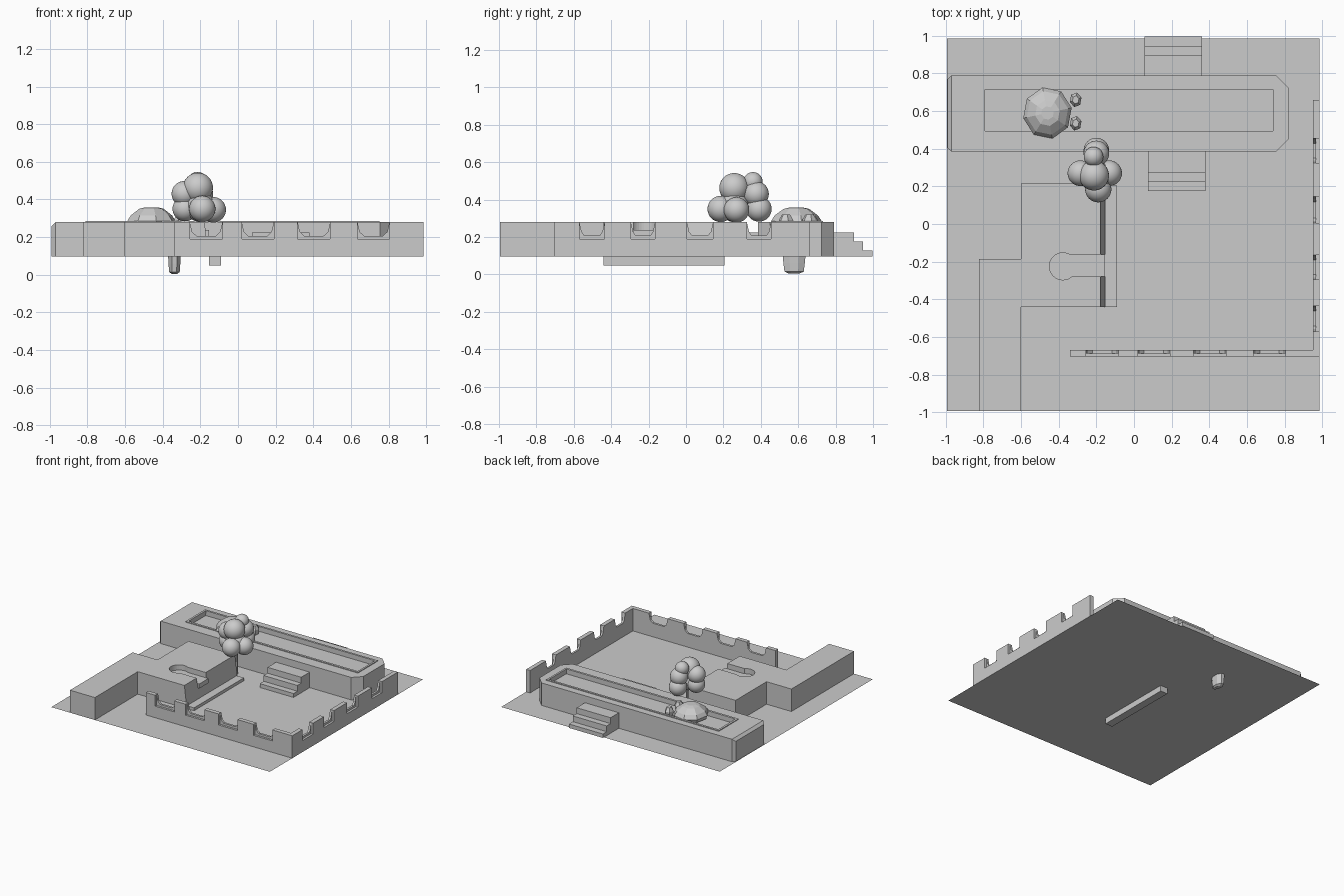
import bpy, bmesh, math
from mathutils import Vector, Matrix

if "Cube" in bpy.data.objects:
    bpy.data.objects.remove(bpy.data.objects["Cube"])

G, T = 0.096, 0.28   # ground level and general wall top


def obj_from_bm(name, bm):
    bmesh.ops.recalc_face_normals(bm, faces=bm.faces)
    me = bpy.data.meshes.new(name)
    bm.to_mesh(me)
    bm.free()
    ob = bpy.data.objects.new(name, me)
    bpy.context.collection.objects.link(ob)
    return ob


def prism(name, pts, direction):
    """Extrude a closed polygon of 3D points along a vector."""
    bm = bmesh.new()
    f = bm.faces.new([bm.verts.new(p) for p in pts])
    r = bmesh.ops.extrude_face_region(bm, geom=[f])
    vs = [e for e in r["geom"] if isinstance(e, bmesh.types.BMVert)]
    bmesh.ops.translate(bm, verts=vs, vec=direction)
    return obj_from_bm(name, bm)


def box(name, x0, x1, y0, y1, z0, z1):
    return prism(name, [(x0, y0, z0), (x1, y0, z0), (x1, y1, z0), (x0, y1, z0)], (0, 0, z1 - z0))


def cut(ob, cutter):
    m = ob.modifiers.new("cut", 'BOOLEAN')
    m.operation, m.object, m.solver = 'DIFFERENCE', cutter, 'EXACT'
    cutter.hide_render = True
    bpy.context.view_layer.objects.active = ob
    bpy.ops.object.modifier_apply(modifier=m.name)
    bpy.data.objects.remove(cutter)


def lathe(name, rings, n, loc, scale=(1, 1, 1), rot=0.0):
    """Faceted stack of rings given as (radius, z)."""
    bm = bmesh.new()
    loops = []
    for r, z in rings:
        loops.append([bm.verts.new((r * math.cos(rot + 2 * math.pi * i / n),
                                    r * math.sin(rot + 2 * math.pi * i / n), z)) for i in range(n)])
    for a, b in zip(loops, loops[1:]):
        for i in range(n):
            bm.faces.new((a[i], a[(i + 1) % n], b[(i + 1) % n], b[i]))
    bm.faces.new(loops[0])
    bm.faces.new(loops[-1])
    bm.transform(Matrix.Translation(loc) @ Matrix.Diagonal((*scale, 1)))
    return obj_from_bm(name, bm)


# Ground sheet
bm = bmesh.new()
bm.faces.new([bm.verts.new(p) for p in
              ((-.995, -.995, G), (.985, -.995, G), (.985, .985, G), (-.995, .985, G))])
obj_from_bm("ground", bm)

# Long terrace with chamfered ends, raised rim and sunken bed
terrace = prism("terrace", [(-.97, .385, G), (.755, .385, G), (.82, .45, G), (.82, .725, G),
                            (.755, .79, G), (-.97, .79, G), (-.99, .77, G), (-.99, .405, G)], (0, 0, T - G))
for v in terrace.data.vertices:      # slanted left end
    if v.co.x < -.98 and v.co.z > .2:
        v.co.z -= .02
# split the end so the lowered corner stays planar
bm = bmesh.new()
bm.from_mesh(terrace.data)
bmesh.ops.triangulate(bm, faces=[f for f in bm.faces if abs(f.normal.z) > .5])
bmesh.ops.dissolve_limit(bm, angle_limit=.01, verts=bm.verts, edges=bm.edges)
bm.to_mesh(terrace.data)
bm.free()
cut(terrace, box("bed_cutter", -.795, .74, .492, .718, .245, .4))
rim = box("bed_rim", -.81, .753, .476, .733, .262, .286)
cut(rim, box("rim_cutter", -.793, .738, .494, .716, .2, .4))

# Stair flights on both sides of the terrace
def stairs(name, x0, x1, y0, sign):
    prof = [(-.01, G), (.21, G), (.21, .128), (.16, .128), (.16, .175),
            (.11, .175), (.11, .223), (-.01, .223)]
    return prism(name, [(x0, y0 + sign * a, z) for a, z in prof], (x1 - x0, 0, 0))


stairs("back_stairs", .055, .362, .787, 1)
stairs("front_stairs", .075, .38, .385, -1)

# L-shaped side building with sloped right wall and keyhole channel
box("side_wing", -.825, -.6, -.995, -.185, G, T)
main = prism("main_block", [(-.6, -.44, G), (-.155, -.44, G), (-.178, -.44, T), (-.6, -.44, T)], (0, .655, 0))
cut(main, lathe("round_cutter", [(.072, .237), (.072, .4)], 32, (-.378, -.225, 0)))
cut(main, box("channel_cutter", -.38, -.1, -.28, -.163, .237, .4))
box("channel_floor", -.2, -.155, -.28, -.163, .2, .237)

# Curb bar sunk through the ground
box("curb", -.155, -.09, -.44, .205, .048, .12)


# Crenellated walls: outer layer with square notches, inner layer with chamfered ones
def wall(name, start, end, notches, place, direction_out, direction_in):
    def outline(chamfer):
        pts = [(start, G), (start, T)]
        for a, b in notches:
            if chamfer:
                w = (b - a) * .2
                pts += [(a, T), (a + .012, .228), (a + w, .207), (b - w, .207), (b - .012, .228), (b, T)]
            else:
                pts += [(a, T), (a, .19), (b, .19), (b, T)]
        return pts + [(end, T), (end, G)]
    prism(name + "_outer", [place(a, z) for a, z in outline(False)], direction_out)
    prism(name + "_inner", [place(a, z) for a, z in outline(True)], direction_in)


wall("front_wall", -.34, .985,
     [(-.256, -.083), (.02, .19), (.317, .49), (.635, .805)],
     lambda a, z: (a, -.688, z), (0, -.017, 0), (0, .018, 0))
wall("right_wall", -.67, .66,
     [(-.57, -.435), (-.295, -.165), (.005, .145), (.325, .455)],
     lambda a, z: (.967, a, z), (.018, 0, 0), (-.017, 0, 0))

# Tree of smooth balls on a thin trunk
lathe("tree_trunk", [(.008, G), (.008, .35)], 8, (-.2, .27, 0))
balls = [(-.213, .258, .462, .08), (-.19, .185, .35, .07), (-.2, .258, .36, .08),
         (-.285, .27, .43, .068), (-.282, .27, .35, .066), (-.132, .27, .345, .068),
         (-.215, .358, .495, .052), (-.2, .375, .43, .068), (-.2, .39, .35, .068)]
for i, (x, y, z, r) in enumerate(balls):
    bpy.ops.mesh.primitive_uv_sphere_add(segments=32, ring_count=16, radius=r, location=(x, y, z))
    ball = bpy.context.object
    ball.name = f"tree_foliage_{i}"
    bpy.ops.object.shade_smooth()

# Faceted shell resting on the bed, with small feet and a tapered neck below
lathe("shell", [(.125, .255), (.138, .285), (.118, .315), (.07, .35), (.036, .358)], 8,
      (-.46, .59, 0), (.95, 1, 1), .2)
for i, y in enumerate((.66, .535)):
    lathe(f"shell_foot_{i}", [(.032, .25), (.036, .29), (.02, .32)], 6, (-.31, y, 0), (.9, 1.1, 1), .3)
lathe("lower_spike", [(.02, .005), (.036, .015), (.04, .06), (.045, .14), (.045, .25)], 8,
      (-.338, .578, 0), (.85, 1.55, 1), math.pi / 8)
